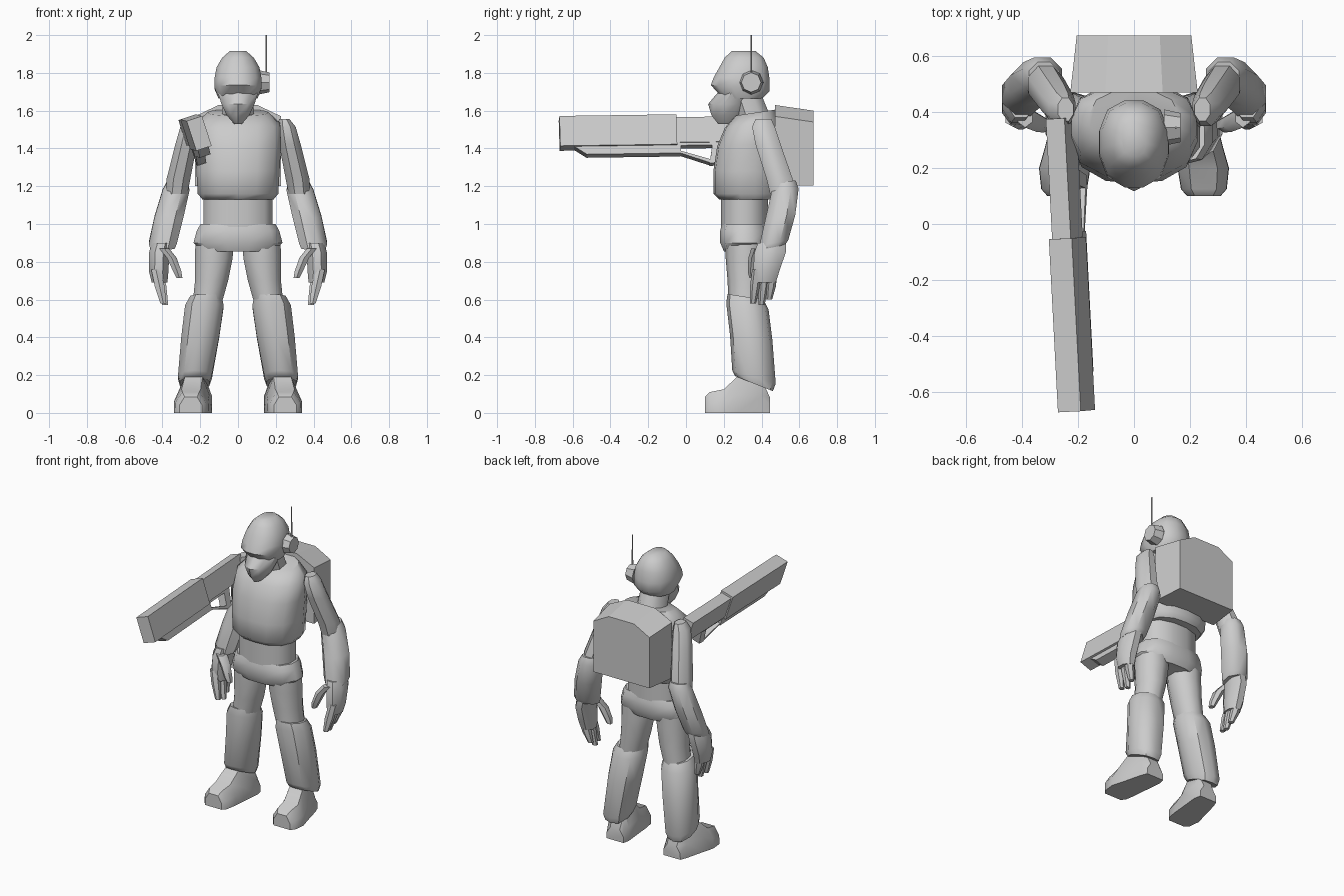
import bpy, bmesh, math
from math import radians
from mathutils import Matrix, Vector

cube = bpy.data.objects.get("Cube")
if cube:
    bpy.data.objects.remove(cube)

grey = bpy.data.materials.new("plain_grey")
grey.use_nodes = True
COLOUR = (0.6, 0.6, 0.6, 1)
grey.diffuse_color = COLOUR
grey.node_tree.nodes["Principled BSDF"].inputs["Base Color"].default_value = COLOUR


def finish(name, bm, smooth=40):
    bmesh.ops.recalc_face_normals(bm, faces=bm.faces[:])
    mesh = bpy.data.meshes.new(name)
    bm.to_mesh(mesh)
    bm.free()
    mesh.materials.append(grey)
    obj = bpy.data.objects.new(name, mesh)
    bpy.context.collection.objects.link(obj)
    if smooth:
        bpy.ops.object.select_all(action='DESELECT')
        obj.select_set(True)
        bpy.context.view_layer.objects.active = obj
        bpy.ops.object.shade_smooth_by_angle(angle=radians(smooth))
    return obj


def skin(name, rings, side=1, smooth=40, matrix=None):
    """Bridge rings of points and cap both ends; side=-1 mirrors in x."""
    bm = bmesh.new()
    loops = [[bm.verts.new((side * p[0], p[1], p[2])) for p in ring] for ring in rings]
    for a, b in zip(loops, loops[1:]):
        for i in range(len(a)):
            j = (i + 1) % len(a)
            bm.faces.new((a[i], a[j], b[j], b[i]))
    bm.faces.new(loops[0])
    bm.faces.new(loops[-1])
    if matrix:
        bm.transform(matrix)
    return finish(name, bm, smooth)


def oval(x, y, z, rx, ry, slope=0, n=10, power=2.0):
    """Horizontal superellipse ring; slope raises z toward the back."""
    pts = []
    for i in range(n):
        a = 2 * math.pi * (i + 0.5) / n
        c, s = math.cos(a), math.sin(a)
        k = (abs(c) ** power + abs(s) ** power) ** (-1 / power)
        pts.append((x + rx * c * k, y + ry * s * k, z + slope * ry * s * k))
    return pts


def loft(name, rows, side=1, n=10, power=2.0, smooth=45):
    return skin(name, [oval(*r, n=n, power=power) for r in rows], side, smooth)


# Torso, waist and belt
loft("chest", [(0, .33, 1.13, .19, .155), (0, .325, 1.16, .215, .18), (0, .325, 1.28, .222, .18),
               (0, .335, 1.42, .23, .17, .05), (0, .35, 1.53, .225, .145, .15),
               (0, .37, 1.59, .16, .11, .15)], n=14, power=2.6)
loft("waist", [(0, .31, .96, .185, .125), (0, .31, 1.16, .185, .125)], n=12, power=2.6)
loft("belt", [(0, .31, .855, .19, .11), (0, .31, .90, .238, .13),
              (0, .31, .965, .22, .13), (0, .31, 1.0, .20, .12)], n=12, power=2.8)

# Head
loft("neck", [(0, .37, 1.53, .095, .10), (0, .31, 1.70, .085, .09)], n=8)
loft("face_mask", [(0, .22, 1.53, .022, .05), (0, .23, 1.575, .065, .095), (0, .235, 1.635, .095, .118),
                   (0, .28, 1.71, .12, .10)], n=10, power=1.7)
loft("helmet", [(0, .30, 1.665, .105, .105), (0, .287, 1.72, .127, .158, -.1),
                (0, .295, 1.77, .126, .15, -.05), (0, .305, 1.83, .115, .13),
                (0, .308, 1.88, .085, .105), (0, .305, 1.915, .045, .065)], n=12, power=2.5)


def rod(name, radius, tip, length, n, matrix):
    bm = bmesh.new()
    bmesh.ops.create_cone(bm, cap_ends=True, segments=n, radius1=radius, radius2=tip, depth=length)
    bm.transform(matrix)
    return finish(name, bm, 30)


sideways = Matrix.Rotation(math.pi / 2, 4, 'Y')
rod("ear_piece", .065, .052, .06, 8, Matrix.Translation((.137, .345, 1.75)) @ sideways)
rod("antenna", .005, .004, .26, 6, Matrix.Translation((.15, .345, 1.87)))


# Backpack with an arched top
def pack_section(y, w, low, high):
    return [(-w, y, low), (w, y, low), (w, y, high - .06), (w * .45, y, high),
            (-w * .45, y, high), (-w, y, high - .06)]


skin("backpack", [pack_section(.47, .228, 1.20, 1.63), pack_section(.675, .205, 1.205, 1.60)], smooth=0)


# Foot section across the y direction
def foot_section(y, x, w, h):
    return [(x - w, y, 0), (x + w, y, 0), (x + w * .98, y, h * .5), (x + w * .55, y, h),
            (x - w * .55, y, h), (x - w * .98, y, h * .5)]


# Limbs, repeated on both sides
for label, s in (("left", 1), ("right", -1)):
    loft(label + "_upper_arm", [(.245, .41, 1.555, .03, .045), (.257, .41, 1.515, .052, .065),
                                (.275, .435, 1.42, .062, .072), (.315, .495, 1.24, .068, .075),
                                (.325, .51, 1.16, .062, .07)], s, 8)
    loft(label + "_forearm", [(.322, .525, 1.225, .058, .06, .1), (.328, .525, 1.18, .077, .077, .1),
                              (.365, .50, 1.04, .083, .085, .1), (.398, .465, .90, .08, .083, .2),
                              (.40, .455, .875, .07, .075, .2)], s, 8)
    loft(label + "_palm", [(.405, .455, .90, .055, .08), (.417, .445, .85, .058, .09),
                           (.42, .425, .75, .056, .075), (.415, .42, .69, .045, .06)], s, 8)
    loft(label + "_thumb", [(.39, .385, .87, .03, .04), (.35, .365, .82, .03, .035),
                            (.322, .355, .75, .025, .028), (.31, .355, .715, .018, .02)], s, 6)
    for name, x, y, low in (("front_finger", .415, .365, .58), ("middle_finger", .405, .41, .57),
                            ("rear_finger", .41, .45, .60)):
        loft(label + "_" + name, [(x + .02, y + .01, .76, .028, .025), (x, y, .67, .03, .026),
                                  (x - .02, y - .01, low, .018, .016)], s, 6)

    loft(label + "_thigh", [(.125, .315, .92, .105, .105), (.128, .315, .82, .105, .105),
                            (.14, .32, .70, .092, .10), (.165, .32, .57, .08, .095)], s, 10)
    loft(label + "_shin", [(.17, .315, .615, .085, .095, -.15), (.178, .325, .565, .105, .112, -.15),
                           (.20, .345, .40, .103, .112, -.1), (.228, .36, .19, .092, .115, -.3),
                           (.23, .36, .155, .08, .10, -.4)], s, 10, 2.4)
    skin(label + "_foot", [foot_section(.10, .25, .06, .085), foot_section(.125, .25, .082, .11),
                           foot_section(.20, .248, .092, .125), foot_section(.27, .235, .085, .19),
                           foot_section(.40, .212, .075, .18), foot_section(.445, .208, .062, .08)], s)

# Long launcher carried over the right shoulder
aim = (Matrix.Translation((-.222, -.36, 1.484)) @ Matrix.Rotation(radians(3), 4, 'Z')
       @ Matrix.Rotation(radians(.8), 4, 'X') @ Matrix.Rotation(radians(-18), 4, 'Y'))


def plate(name, outline, half, x=0):
    """Extrude a (y, z) outline sideways in the launcher's own frame."""
    return skin(name, [[(x + d, y, z) for y, z in outline] for d in (-half, half)], smooth=0, matrix=aim)


plate("launcher_barrel", [(-.31, -.083), (.31, -.083), (.31, .083), (-.31, .083)], .043)
plate("launcher_body", [(.30, -.07), (.74, -.07), (.74, .07), (.30, .07)], .035)
plate("launcher_under_rail", [(-.24, -.08), (-.17, -.128), (.33, -.128), (.33, -.08)], .03)
plate("launcher_guard_front", [(.31, -.108), (.33, -.128), (.49, -.185), (.53, -.18), (.53, -.16), (.49, -.165)], .025)
plate("launcher_grip", [(.48, -.185), (.53, -.18), (.56, -.06), (.50, -.06)], .025)
plate("launcher_guard_top", [(.31, -.085), (.31, -.06), (.55, -.06), (.55, -.085)], .028)
